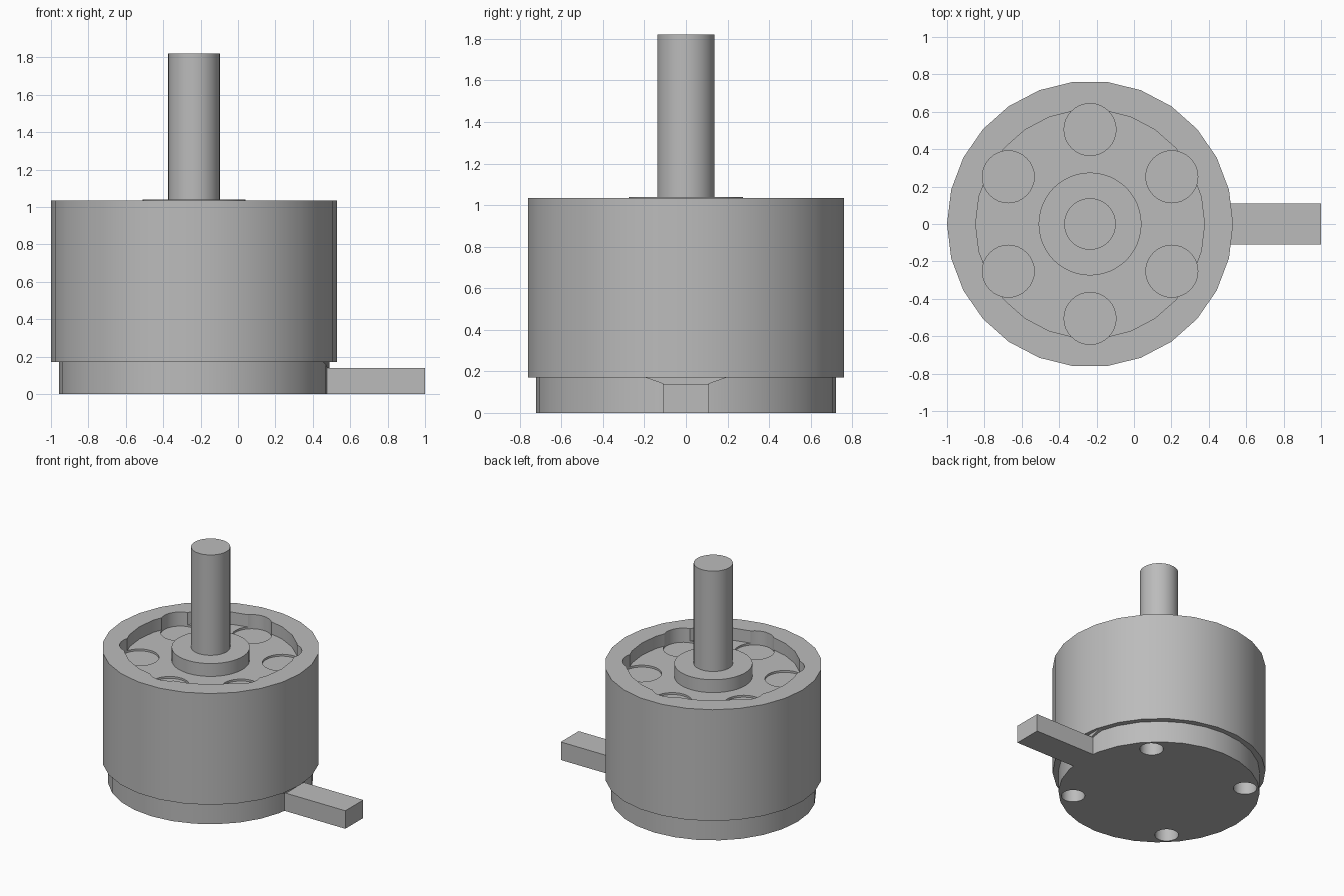
import bpy
import bmesh
from math import cos, sin, radians, pi
from mathutils import Matrix, Vector

cube = bpy.data.objects.get("Cube")
if cube:
    bpy.data.objects.remove(cube, do_unlink=True)

AXIS_X = -0.235  # the round body is offset so the lead fits

grey = bpy.data.materials.new("plain grey")
grey.use_nodes = True
grey.diffuse_color = (0.5, 0.5, 0.5, 1)
grey.node_tree.nodes["Principled BSDF"].inputs["Base Color"].default_value = (0.5, 0.5, 0.5, 1)


def finish(name, bm):
    bmesh.ops.recalc_face_normals(bm, faces=bm.faces)
    mesh = bpy.data.meshes.new(name)
    bm.to_mesh(mesh)
    bm.free()
    mesh.materials.append(grey)
    obj = bpy.data.objects.new(name, mesh)
    bpy.context.collection.objects.link(obj)
    return obj


def cylinder(name, radius, z0, z1, sides, x=0.0, y=0.0):
    bm = bmesh.new()
    place = Matrix.Translation((AXIS_X + x, y, (z0 + z1) / 2))
    bmesh.ops.create_cone(bm, cap_ends=True, segments=sides, radius1=radius,
                          radius2=radius, depth=z1 - z0,
                          matrix=place @ Matrix.Rotation(pi / 2, 4, "Z"))
    return finish(name, bm)


def hull(name, points):
    bm = bmesh.new()
    for p in points:
        bm.verts.new(p)
    bmesh.ops.convex_hull(bm, input=bm.verts)
    bmesh.ops.dissolve_limit(bm, angle_limit=0.01, verts=bm.verts, edges=bm.edges)
    return finish(name, bm)


def cut(obj, cutters):
    for c in cutters:
        mod = obj.modifiers.new("cut", "BOOLEAN")
        mod.operation = "DIFFERENCE"
        mod.solver = "EXACT"
        mod.object = c
    graph = bpy.context.evaluated_depsgraph_get()
    mesh = bpy.data.meshes.new_from_object(obj.evaluated_get(graph))
    obj.modifiers.clear()
    obj.data = mesh
    for c in cutters:
        bpy.data.objects.remove(c, do_unlink=True)


def around(count, start, radius):
    for i in range(count):
        a = radians(start + i * 360 / count)
        yield radius * cos(a), radius * sin(a)


# Outer can with a recessed top and six round pockets
can = cylinder("outer_can", 0.765, 0.17, 1.035, 26)
recess = cylinder("recess_cutter", 0.612, 0.94, 1.2, 26)
pockets = [cylinder("pocket_cutter", 0.139, 0.925, 1.2, 32, x, y)
           for x, y in around(6, 30, 0.505)]
cut(can, [recess] + pockets)

# Base with four screw holes underneath
base = cylinder("base", 0.723, 0, 0.175, 28)
cut(base, [cylinder("screw_cutter", 0.085, -0.1, 0.15, 24, x, y)
           for x, y in around(4, 45, 0.62)])

# Hub and shaft
hub = cylinder("hub", 0.275, 0.9, 1.04, 48)
shaft = cylinder("shaft", 0.138, 0.9, 1.82, 40)

# Lead leaving the base, with a small flared collar above it
lead = hull("lead", [(x, y, z) for x in (0.4, 1.0) for y in (-0.11, 0.11) for z in (0, 0.14)])
collar = hull("lead_collar", [(x, s * w, z) for x in (0.4, 0.49) for s in (-1, 1)
                              for w, z in ((0.11, 0.14), (0.2, 0.172))])

# Smooth round walls, crisp rims
for obj in (can, base, hub, shaft):
    bpy.ops.object.select_all(action="DESELECT")
    obj.select_set(True)
    bpy.context.view_layer.objects.active = obj
    bpy.ops.object.shade_smooth_by_angle(angle=radians(30))
